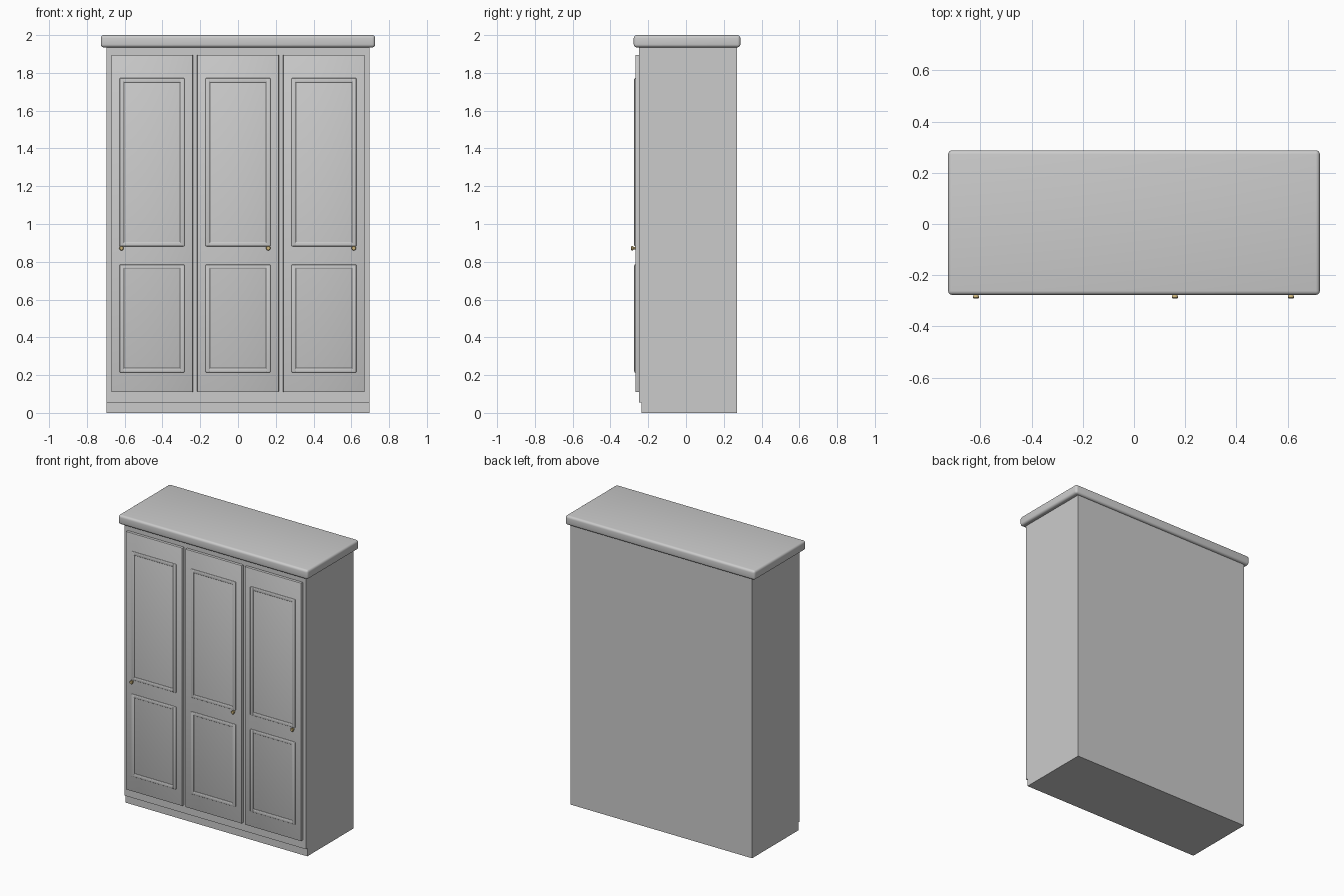
import bpy
import math

if "Cube" in bpy.data.objects:
    bpy.data.objects.remove(bpy.data.objects["Cube"])

brass = bpy.data.materials.new("brass")
brass.diffuse_color = (0.62, 0.47, 0.2, 1)
brass.use_nodes = True
brass.node_tree.nodes["Principled BSDF"].inputs["Base Color"].default_value = brass.diffuse_color


def box(name, x, y, z, bevel=0.0, segments=1):
    """Box from (min, max) ranges, with optional rounded edges."""
    bpy.ops.mesh.primitive_cube_add(size=1, location=[sum(r) / 2 for r in (x, y, z)])
    ob = bpy.context.object
    ob.name = name
    ob.scale = [r[1] - r[0] for r in (x, y, z)]
    bpy.ops.object.transform_apply(location=False, rotation=False, scale=True)
    if bevel:
        m = ob.modifiers.new("bevel", 'BEVEL')
        m.width, m.segments = bevel, segments
        bpy.ops.object.modifier_apply(modifier=m.name)
        bpy.ops.object.shade_smooth_by_angle(angle=math.radians(35))
    return ob


def knob(x, z):
    """Turned knob: lathed profile of (radius, distance from door)."""
    profile = [(0.006, 0), (0.006, 0.008), (0.010, 0.011), (0.012, 0.015),
               (0.012, 0.019), (0.009, 0.022)]
    n = 20
    verts = [(r * math.cos(2 * math.pi * i / n), -d, r * math.sin(2 * math.pi * i / n))
             for r, d in profile for i in range(n)]
    faces = [(j * n + i, j * n + (i + 1) % n, (j + 1) * n + (i + 1) % n, (j + 1) * n + i)
             for j in range(len(profile) - 1) for i in range(n)]
    faces += [tuple(reversed(range(n))), tuple(range(len(verts) - n, len(verts)))]
    me = bpy.data.meshes.new("knob")
    me.from_pydata(verts, [], faces)
    me.materials.append(brass)
    ob = bpy.data.objects.new("knob", me)
    ob.location = (x, -0.268, z)
    bpy.context.collection.objects.link(ob)
    bpy.ops.object.select_all(action='DESELECT')
    ob.select_set(True)
    bpy.context.view_layer.objects.active = ob
    bpy.ops.object.shade_smooth_by_angle(angle=math.radians(40))


# Plinth, carcass and rounded cornice
box("plinth", (-0.695, 0.695), (-0.235, 0.27), (0, 0.056))
box("carcass", (-0.695, 0.695), (-0.25, 0.27), (0.055, 1.94))
box("cornice", (-0.726, 0.726), (-0.277, 0.288), (1.935, 2.0), 0.016, 4)

# Three doors, each with two moulded panel frames
half, strip = 0.172, 0.024
front = (-0.274, -0.262)
for cx in (-0.455, 0.0, 0.455):
    box("door", (cx - 0.216, cx + 0.216), (-0.268, -0.245), (0.11, 1.896), 0.003, 2)
    for z0, z1 in ((0.214, 0.785), (0.882, 1.772)):
        for x0 in (cx - half, cx + half - strip):
            box("panel_stile", (x0, x0 + strip), front, (z0, z1), 0.005, 3)
        for zz in (z0, z1 - strip):
            box("panel_rail", (cx - half + 0.012, cx + half - 0.012),
                (front[0] + 0.001, front[1]), (zz, zz + strip), 0.005, 3)

# Door knobs
for kx in (-0.617, 0.16, 0.613):
    knob(kx, 0.872)
